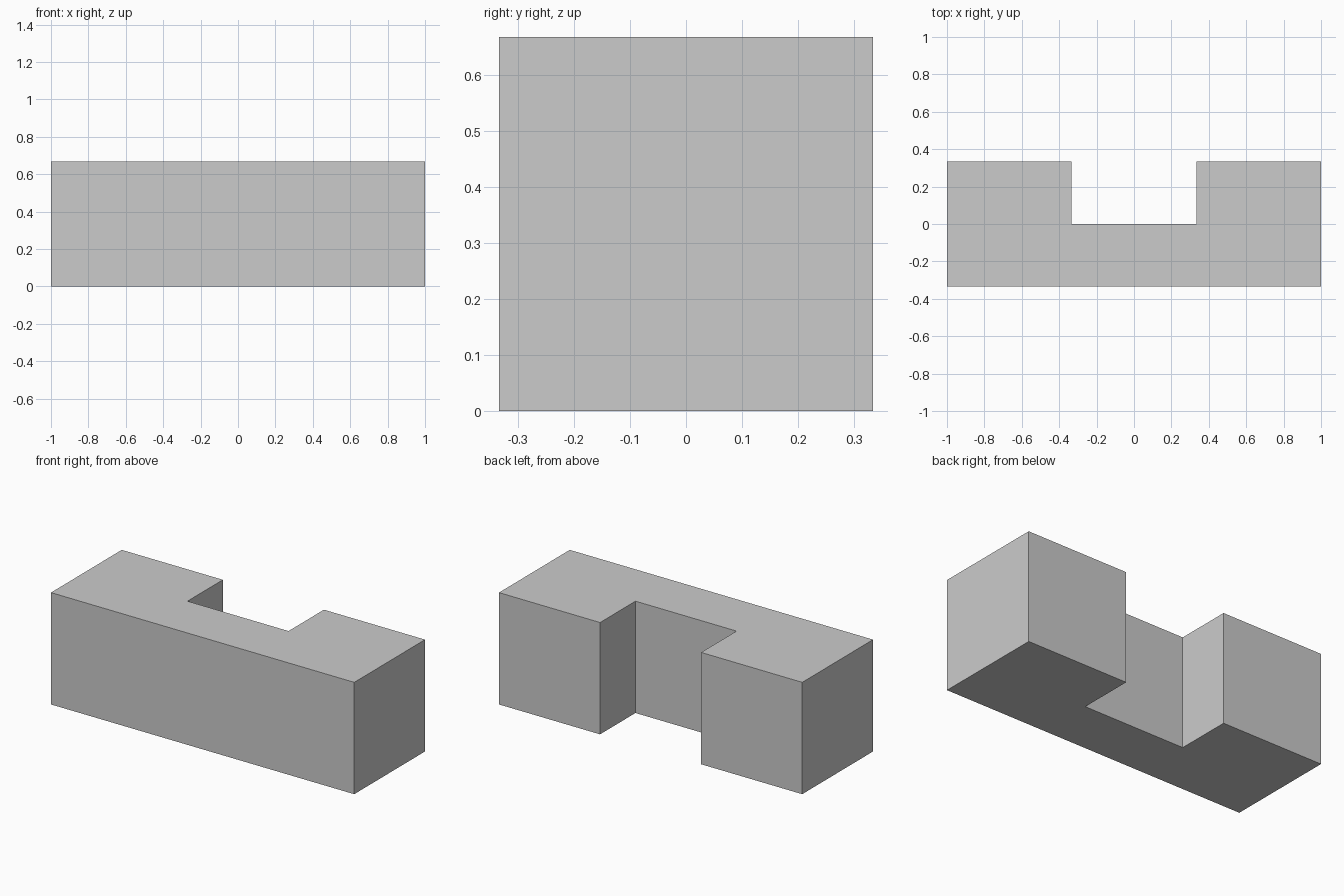
import bpy
import bmesh

cube = bpy.data.objects.get("Cube")
if cube:
    bpy.data.objects.remove(cube, do_unlink=True)

THIRD = 1 / 3
HEIGHT = 2 * THIRD

# Plain grey material
grey = bpy.data.materials.new("light grey")
grey.use_nodes = True
colour = (0.6, 0.6, 0.6, 1)
grey.diffuse_color = colour
grey.node_tree.nodes["Principled BSDF"].inputs["Base Color"].default_value = colour

# Plan outline: a bar with a square notch in the middle of the back
right_half = [(1, -THIRD), (1, THIRD), (THIRD, THIRD), (THIRD, 0)]
outline = right_half + [(-x, y) for x, y in reversed(right_half)]

# Extrude the outline upward into a solid block
bm = bmesh.new()
base = bm.faces.new([bm.verts.new((x, y, 0)) for x, y in outline])
result = bmesh.ops.extrude_face_region(bm, geom=[base], use_keep_orig=True)
top = [v for v in result["geom"] if isinstance(v, bmesh.types.BMVert)]
bmesh.ops.translate(bm, verts=top, vec=(0, 0, HEIGHT))
bmesh.ops.recalc_face_normals(bm, faces=bm.faces)

mesh = bpy.data.meshes.new("notched_block")
bm.to_mesh(mesh)
bm.free()
mesh.materials.append(grey)
block = bpy.data.objects.new("notched_block", mesh)
bpy.context.collection.objects.link(block)
